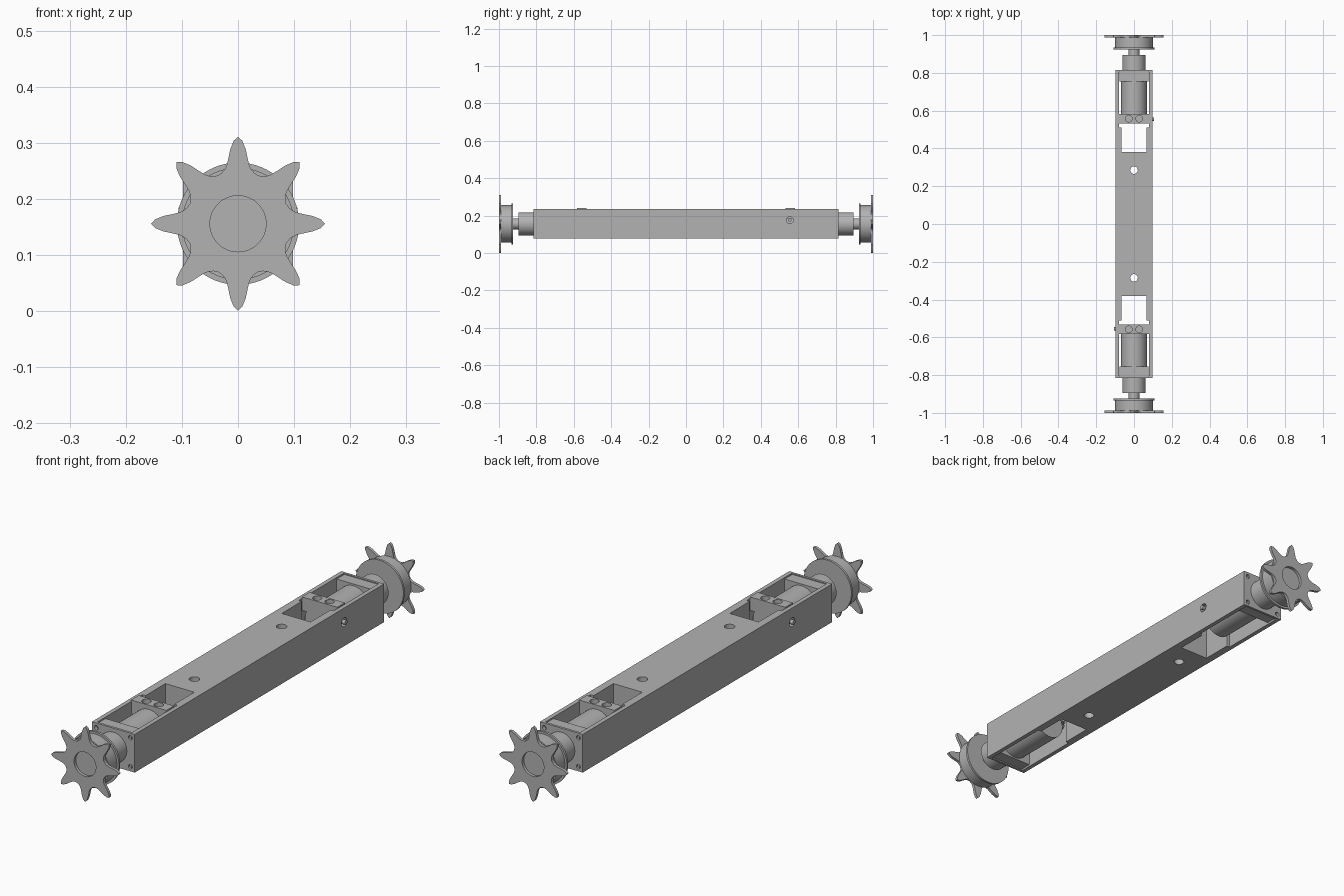
import bpy, bmesh, math
from mathutils import Matrix, Vector

cube = bpy.data.objects.get("Cube")
if cube:
    bpy.data.objects.remove(cube, do_unlink=True)

AXIS_Z = 0.156          # height of the drive axis
HALF_W, HALF_H, HALF_L = 0.098, 0.079, 0.815

grey = bpy.data.materials.new("machined grey")
grey.use_nodes = True
grey.diffuse_color = (0.45, 0.45, 0.45, 1)
grey.node_tree.nodes["Principled BSDF"].inputs["Base Color"].default_value = (0.45, 0.45, 0.45, 1)


def finish(name, bm):
    bmesh.ops.recalc_face_normals(bm, faces=bm.faces)
    mesh = bpy.data.meshes.new(name)
    bm.to_mesh(mesh)
    bm.free()
    mesh.materials.append(grey)
    ob = bpy.data.objects.new(name, mesh)
    bpy.context.collection.objects.link(ob)
    return ob


def box(name, x, y, z):
    bm = bmesh.new()
    size = [b - a for a, b in (x, y, z)]
    mid = [(a + b) / 2 for a, b in (x, y, z)]
    bmesh.ops.create_cube(bm, size=1, matrix=Matrix.Translation(mid) @ Matrix.Diagonal((*size, 1)))
    return finish(name, bm)


def cylinder(name, centre, axis, radius, length, sides=32):
    bm = bmesh.new()
    turn = Vector(axis).to_track_quat("Z", "Y").to_matrix().to_4x4()
    bmesh.ops.create_cone(bm, cap_ends=True, segments=sides, radius1=radius, radius2=radius,
                          depth=length, matrix=Matrix.Translation(centre) @ turn)
    return finish(name, bm)


def lathe(name, profile, sides=64):
    """Spin (radius, y) points around the drive axis."""
    bm = bmesh.new()
    verts = [bm.verts.new((r, y, AXIS_Z)) for r, y in profile]
    edges = [bm.edges.new(pair) for pair in zip(verts, verts[1:])]
    bmesh.ops.spin(bm, geom=verts + edges, cent=(0, 0, AXIS_Z), axis=(0, 1, 0),
                   angle=math.tau, steps=sides)
    bmesh.ops.remove_doubles(bm, verts=bm.verts, dist=1e-5)
    return finish(name, bm)


def cut(ob, cutters):
    for c in cutters:
        mod = ob.modifiers.new("cut", "BOOLEAN")
        mod.operation, mod.solver, mod.object = "DIFFERENCE", "EXACT", c
    bpy.context.view_layer.update()
    result = ob.evaluated_get(bpy.context.evaluated_depsgraph_get())
    mesh = bpy.data.meshes.new_from_object(result)
    ob.modifiers.clear()
    ob.data = mesh
    for c in cutters:
        bpy.data.objects.remove(c, do_unlink=True)
    return ob


def sprocket():
    """Eight-toothed plate with a round centre opening."""
    half = [(0, 0.155), (3, 0.148), (6, 0.133), (8.5, 0.117), (11, 0.106),
            (14, 0.099), (18, 0.095), (22.5, 0.093)]
    tooth = [(-a, r) for a, r in half[:0:-1]] + half[:-1]
    bm = bmesh.new()
    verts = []
    for k in range(8):
        for a, r in tooth:
            t = math.radians(45 * k + a)
            verts.append(bm.verts.new((r * math.sin(t), 0.988, AXIS_Z + r * math.cos(t))))
    face = bm.faces.new(verts)
    solid = bmesh.ops.extrude_face_region(bm, geom=[face])["geom"]
    bmesh.ops.translate(bm, verts=[v for v in solid if isinstance(v, bmesh.types.BMVert)],
                        vec=(0, 0.012, 0))
    plate = finish("sprocket", bm)
    return cut(plate, [cylinder("bore", (0, 0.994, AXIS_Z), (0, 1, 0), 0.05, 0.1, 48)])


# Beam with a stepped pocket, pin hole and screw holes at each end
beam = box("beam", (-HALF_W, HALF_W), (-HALF_L, HALF_L), (AXIS_Z - HALF_H, AXIS_Z + HALF_H))
cutters = []
for s in (1, -1):
    span = lambda a, b: tuple(sorted((s * a, s * b)))
    cutters += [
        box("pocket", (-0.08, 0.08), span(0.51, 0.805), (0, 0.4)),
        box("pocket_neck", (-0.066, 0.066), span(0.38, 0.52), (0, 0.4)),
        cylinder("pin_hole", (0, s * 0.285, AXIS_Z), (0, 0, 1), 0.02, 0.4),
        cylinder("side_hole", (s * 0.098, s * 0.555, 0.176), (1, 0, 0), 0.018, 0.1),
    ]
    for x in (-0.078, 0.078):
        for z in (-0.06, 0.06):
            cutters.append(cylinder("corner_hole", (x, s * HALF_L, AXIS_Z + z), (0, 1, 0), 0.009, 0.03, 16))
cut(beam, cutters)


def drive_end():
    parts = [
        box("end_block", (-0.077, 0.077), (0.755, 0.807), (AXIS_Z - 0.074, AXIS_Z + 0.075)),
        lathe("motor", [(0, 0.535), (0.068, 0.535), (0.068, 0.76), (0, 0.76)]),
        lathe("bearing_housing", [(0, 0.8), (0.062, 0.8), (0.062, 0.895), (0, 0.895)]),
        lathe("drive_shaft", [(0, 0.89), (0.029, 0.89), (0.029, 0.93), (0, 0.93)]),
        lathe("hub", [(0, 0.925), (0.109, 0.925), (0.109, 0.934), (0.1, 0.934),
                      (0.1, 0.988), (0, 0.988)]),
        sprocket(),
        cylinder("set_screw", (0.093, 0.555, 0.176), (1, 0, 0), 0.009, 0.026, 16),
    ]
    clamp = box("motor_clamp", (-0.081, 0.081), (0.533, 0.583), (0.185, 0.241))
    parts.append(cut(clamp, [cylinder("clamp_hole", (x, 0.558, 0.24), (0, 0, 1), 0.018, 0.03, 24)
                             for x in (-0.028, 0.028)]))
    return parts


# Second end is the first turned half way round
back_parts = drive_end()
everything = [beam] + back_parts
for ob in back_parts:
    twin = ob.copy()
    twin.data = ob.data.copy()
    twin.name = "front_" + ob.name
    ob.name = "back_" + ob.name
    twin.data.transform(Matrix.Rotation(math.pi, 4, "Z"))
    bpy.context.collection.objects.link(twin)
    everything.append(twin)

bpy.ops.object.select_all(action="DESELECT")
for ob in everything:
    ob.select_set(True)
bpy.context.view_layer.objects.active = beam
bpy.ops.object.shade_smooth_by_angle(angle=math.radians(30))
